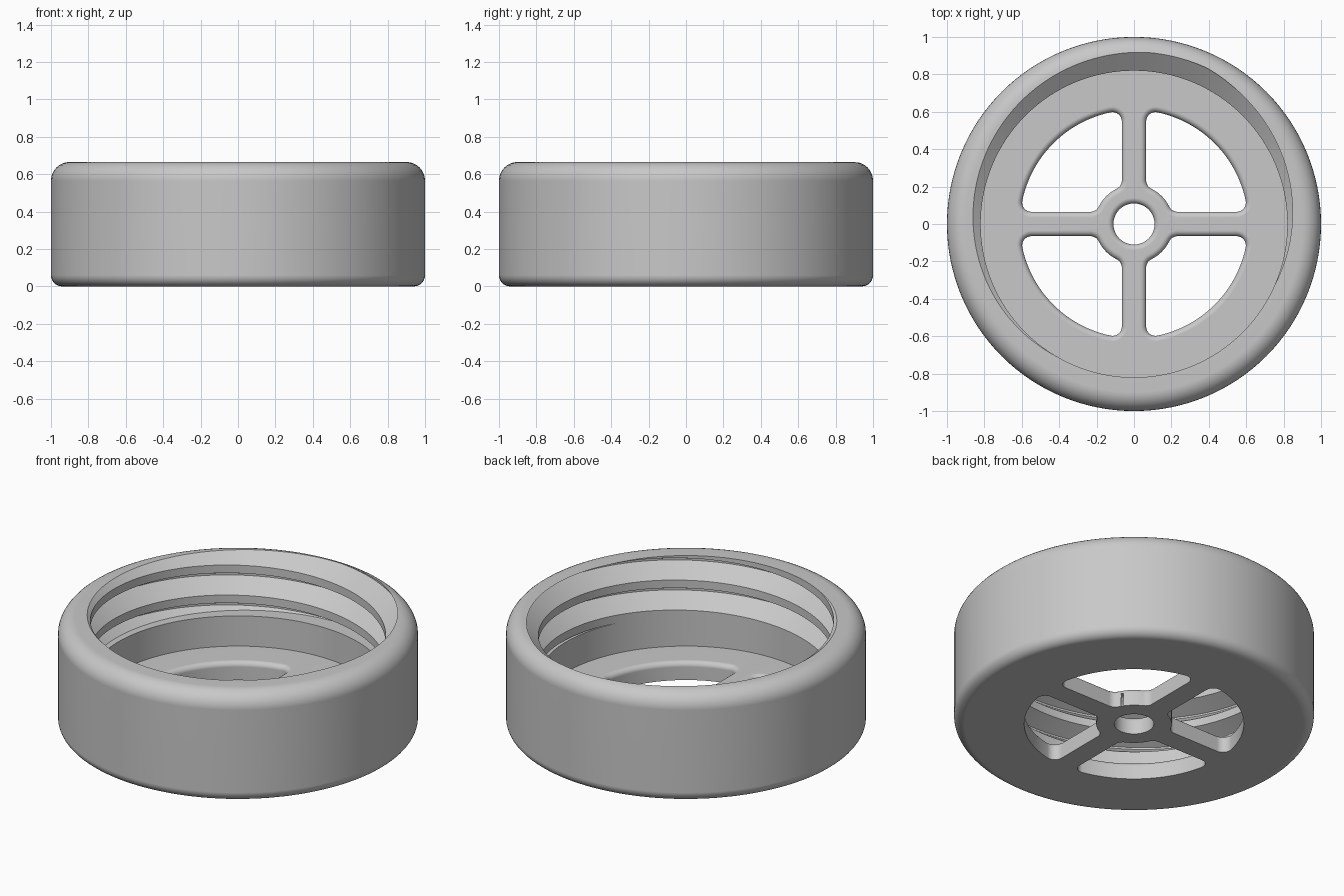
import bpy, bmesh
from math import sin, cos, pi, atan2, sqrt, radians, tau

if "Cube" in bpy.data.objects:
    bpy.data.objects.remove(bpy.data.objects["Cube"])

SEGMENTS = 128
HEIGHT, FLOOR, BORE = 0.665, 0.11, 0.82
HOLE, RIM_ROUND = 0.11, 0.03
SPOKE, HUB, WINDOW, CORNER = 0.065, 0.21, 0.61, 0.05
PITCH, THREAD_START = 0.184, 0.295

grey = bpy.data.materials.new("light grey")
grey.use_nodes = True
grey.diffuse_color = (0.58, 0.58, 0.58, 1)
grey.node_tree.nodes["Principled BSDF"].inputs["Base Color"].default_value = grey.diffuse_color


def loft(name, rings, loop=False):
    """Skin closed rings of points; cap the ends unless the rings form a loop."""
    bm = bmesh.new()
    rows = [[bm.verts.new(p) for p in ring] for ring in rings]
    pairs = list(zip(rows, rows[1:])) + ([(rows[-1], rows[0])] if loop else [])
    for a, b in pairs:
        for i in range(len(a)):
            j = (i + 1) % len(a)
            bm.faces.new((a[i], a[j], b[j], b[i]))
    if not loop:
        bm.faces.new(rows[0])
        bm.faces.new(rows[-1])
    bmesh.ops.recalc_face_normals(bm, faces=bm.faces)
    mesh = bpy.data.meshes.new(name)
    bm.to_mesh(mesh)
    bm.free()
    obj = bpy.data.objects.new(name, mesh)
    bpy.context.collection.objects.link(obj)
    return obj


def arc(cx, cy, r, start, end, n=8):
    angles = [start + (end - start) * i / n for i in range(n + 1)]
    return [(cx + r * cos(a), cy + r * sin(a)) for a in angles]


def turn(profile, angle, lift=0):
    return [(r * cos(angle), r * sin(angle), z + lift) for r, z in profile]


def subtract(obj, cutter):
    cutter.hide_render = True
    mod = obj.modifiers.new("cut", 'BOOLEAN')
    mod.operation, mod.solver, mod.object = 'DIFFERENCE', 'EXACT', cutter


def bake(obj, cutters):
    """Apply the cuts and drop the cutters."""
    bpy.context.view_layer.update()
    graph = bpy.context.evaluated_depsgraph_get()
    mesh = bpy.data.meshes.new_from_object(obj.evaluated_get(graph))
    obj.modifiers.clear()
    obj.data = mesh
    for cutter in cutters:
        bpy.data.objects.remove(cutter)


# Ring cap: turned section with rounded outer edges, bore, floor and hub hole
section = [(HOLE, 0)]
section += arc(0.94, 0.06, 0.06, -pi / 2, 0)
section += arc(0.9, HEIGHT - 0.1, 0.1, 0, pi / 2)
section += [(BORE, HEIGHT), (BORE, FLOOR)]
section += arc(HOLE + RIM_ROUND, FLOOR - RIM_ROUND, RIM_ROUND, pi / 2, pi, 6)
cap = loft("threaded_ring_cap",
           [turn(section, tau * i / SEGMENTS) for i in range(SEGMENTS)], loop=True)


# Window outline between two spokes, with rounded corners, grown by d
def window_outline(d):
    c = SPOKE + CORNER
    xo = sqrt((WINDOW - CORNER) ** 2 - c * c)
    xi = sqrt((HUB + CORNER) ** 2 - c * c)
    a, b = atan2(c, xo), atan2(c, xi)
    f = CORNER + d
    pts = arc(xo, c, f, -pi / 2, a)
    pts += arc(0, 0, WINDOW + d, a, pi / 2 - a, 24)[1:-1]
    pts += arc(c, xo, f, pi / 2 - a, pi)
    pts += arc(c, xi, f, pi, 1.5 * pi - b)
    pts += arc(0, 0, HUB - d, pi / 2 - b, b, 10)[1:-1]
    pts += arc(xi, c, f, pi + b, 1.5 * pi)
    return pts


# Four windows leave the spokes and hub, with rounded upper rims
layers = [(0, -0.05), (0, FLOOR - RIM_ROUND)]
for i in range(1, 7):
    t = i / 6 * pi / 2
    layers.append((RIM_ROUND * (1 - cos(t)), FLOOR - RIM_ROUND + RIM_ROUND * sin(t)))
layers.append((RIM_ROUND, FLOOR + 0.03))
cutters = []
for k in range(4):
    s, co = round(sin(k * pi / 2)), round(cos(k * pi / 2))
    rings = [[(x * co - y * s, x * s + y * co, z) for x, y in window_outline(d)]
             for d, z in layers]
    cutters.append(loft("window_cutter", rings))

# Internal right-hand thread groove, stopped above the plain lower wall
groove = [(0.79, 0), (BORE, 0), (0.92, 0.077), (0.92, 0.088), (BORE, 0.135), (0.79, 0.135)]
first, last = int(-2.3 * SEGMENTS), int(0.9 * SEGMENTS)
thread = loft("thread_cutter",
              [turn(groove, tau * (i + 0.5) / SEGMENTS, 0.542 + PITCH * (i + 0.5) / SEGMENTS)
               for i in range(first, last)])
slab = loft("thread_stop", [[(x, y, z) for x, y in ((-2, -2), (2, -2), (2, 2), (-2, 2))]
                            for z in (-1, THREAD_START)])
subtract(thread, slab)
bake(thread, [slab])
cutters.append(thread)

for cutter in cutters:
    subtract(cap, cutter)
bake(cap, cutters)

# Finish: one colour, smooth rounds, crisp edges
cap.data.materials.clear()
cap.data.materials.append(grey)
for face in cap.data.polygons:
    face.material_index = 0
for other in bpy.context.selected_objects:
    other.select_set(False)
cap.select_set(True)
bpy.context.view_layer.objects.active = cap
bpy.ops.object.shade_smooth_by_angle(angle=radians(30))
weighted = cap.modifiers.new("even_shading", 'WEIGHTED_NORMAL')
weighted.keep_sharp = True
